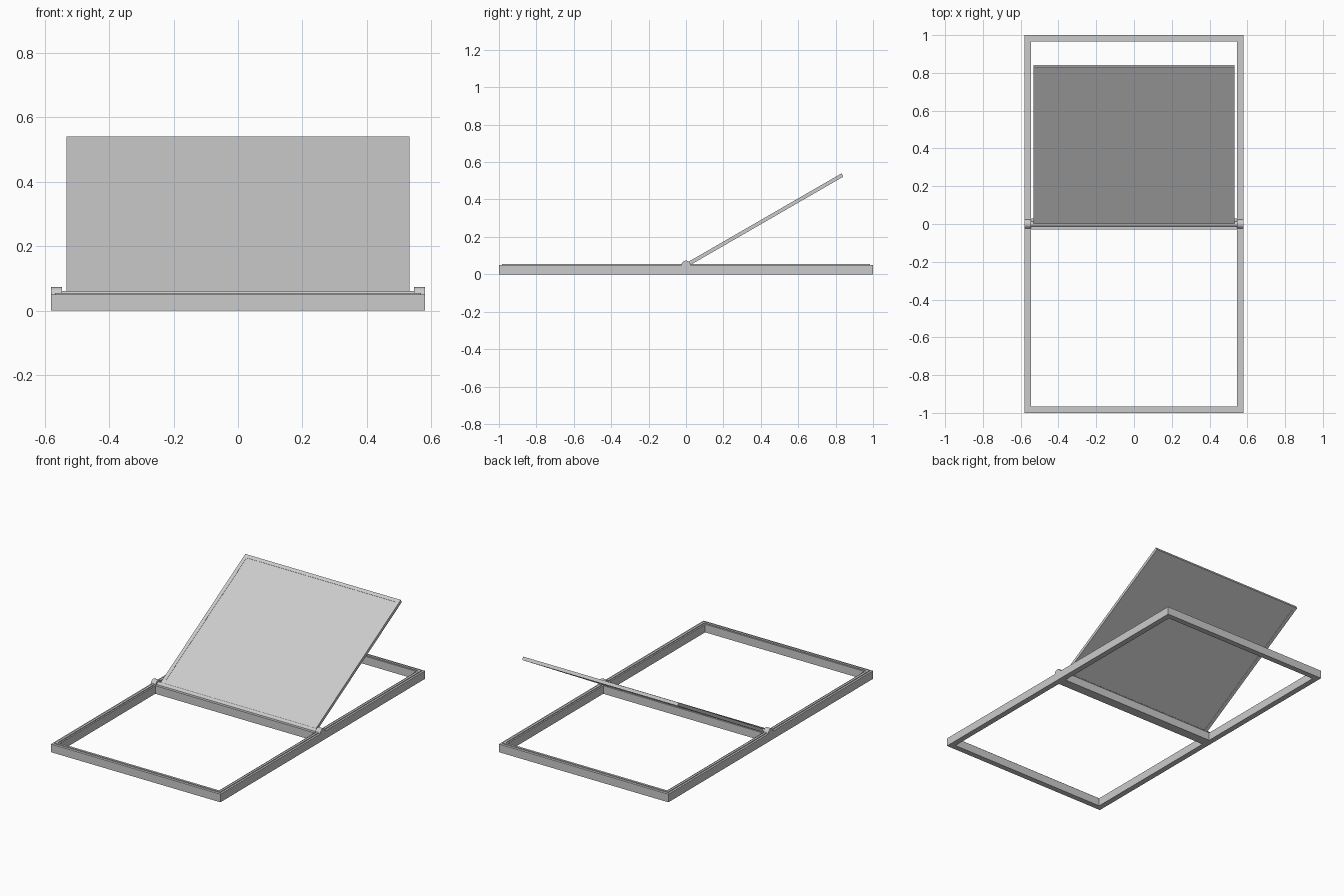
import bpy, math
from mathutils import Matrix

if "Cube" in bpy.data.objects:
    bpy.data.objects.remove(bpy.data.objects["Cube"])

grey = bpy.data.materials.new("light_grey")
grey.diffuse_color = (0.6, 0.6, 0.6, 1)
grey.use_nodes = True
grey.node_tree.nodes["Principled BSDF"].inputs["Base Color"].default_value = grey.diffuse_color

PIVOT_Z = 0.048
TILT = Matrix.Translation((0, 0, PIVOT_Z)) @ Matrix.Rotation(math.radians(30), 4, 'X')


def make(name, verts, faces):
    me = bpy.data.meshes.new(name)
    me.from_pydata(verts, [], faces)
    me.materials.append(grey)
    ob = bpy.data.objects.new(name, me)
    bpy.context.collection.objects.link(ob)
    return ob


def box(name, x0, x1, y0, y1, z0, z1):
    v = [(x, y, z) for z in (z0, z1) for x, y in ((x0, y0), (x1, y0), (x1, y1), (x0, y1))]
    f = [(3, 2, 1, 0), (4, 5, 6, 7)] + [(i, (i + 1) % 4, (i + 1) % 4 + 4, i + 4) for i in range(4)]
    return make(name, v, f)


def ring(name, hx, y0, y1, w, z0, z1):
    """Rectangular frame with bars of width w."""
    v = []
    for z in (z0, z1):
        for d in (0, w):
            v += [(-hx + d, y0 + d, z), (hx - d, y0 + d, z), (hx - d, y1 - d, z), (-hx + d, y1 - d, z)]
    f = []
    for i in range(4):
        j = (i + 1) % 4
        f += [(i, j, j + 8, i + 8), (j + 4, i + 4, i + 12, j + 12),
              (i + 8, j + 8, j + 12, i + 12), (j, i, i + 4, j + 4)]
    return make(name, v, f)


def rod(name, x0, x1, r, sides=32):
    bpy.ops.mesh.primitive_cylinder_add(vertices=sides, radius=r, depth=x1 - x0,
                                        location=((x0 + x1) / 2, 0, PIVOT_Z),
                                        rotation=(0, math.pi / 2, 0))
    ob = bpy.context.object
    ob.name = name
    ob.data.materials.append(grey)
    bpy.ops.object.shade_smooth_by_angle()
    return ob


# Base frame, crossbar and raised seal
ring("base_frame", 0.58, -1, 1, 0.035, 0, 0.05)
box("crossbar", -0.546, 0.546, -0.03, 0.03, 0, 0.05)
ring("frame_seal", 0.568, -0.985, 0.985, 0.014, 0.049, 0.055)

# Hinge rod with a round end block on each side
rod("hinge_rod", -0.55, 0.55, 0.014)
rod("hinge_block_left", -0.58, -0.546, 0.025)
rod("hinge_block_right", 0.546, 0.58, 0.025)

# Tilted sash: rim and slightly recessed panel
sash = ring("sash_rim", 0.532, 0.008, 0.966, 0.022, -0.01, 0.01)
panel = box("sash_panel", -0.511, 0.511, 0.029, 0.945, -0.0085, 0.0085)
for ob in (sash, panel):
    ob.matrix_world = TILT
